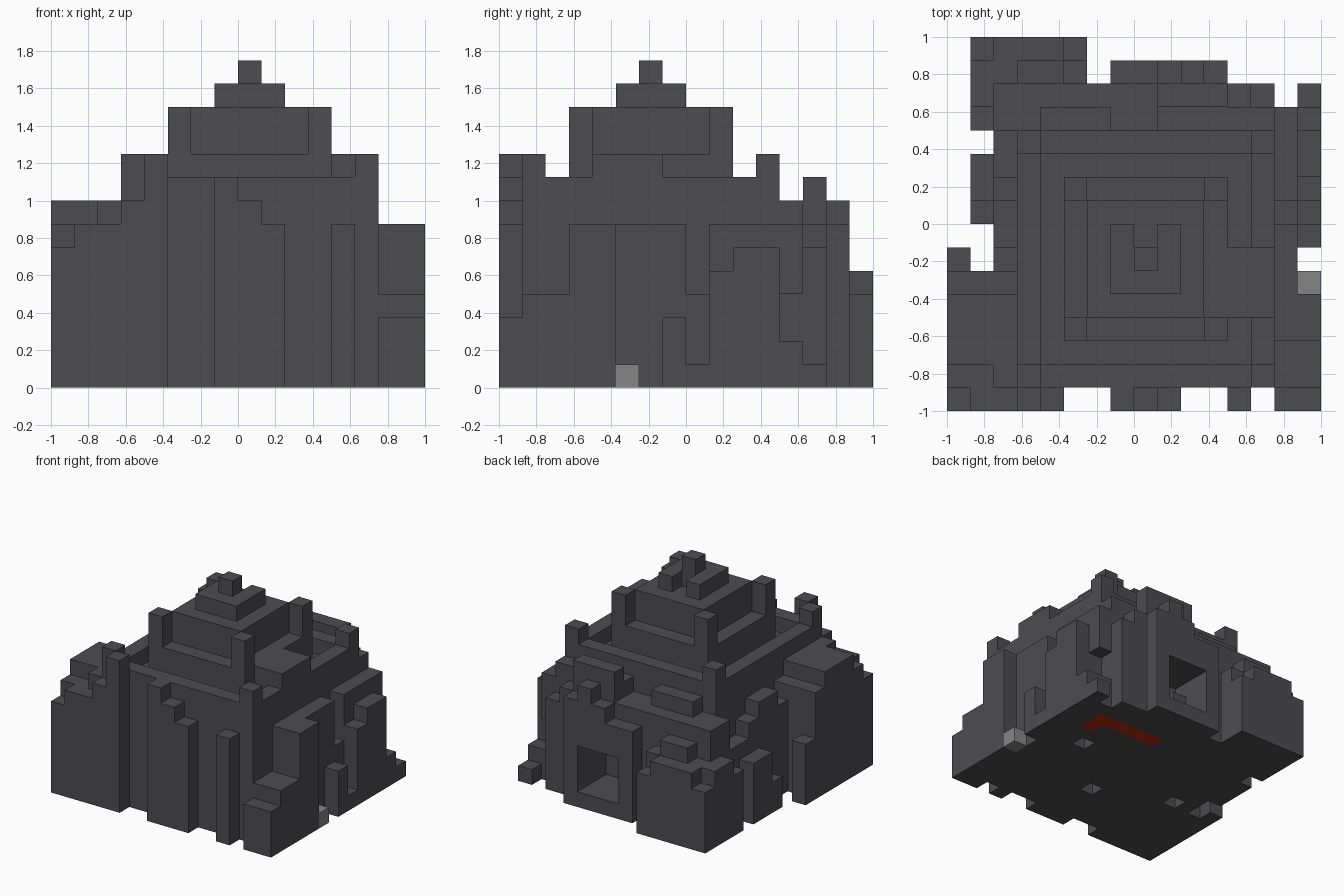
import bpy, bmesh
from mathutils import Vector

cube = bpy.data.objects.get("Cube")
if cube:
    bpy.data.objects.remove(cube, do_unlink=True)

UNIT = 0.125          # edge of one block; the grid has its corner at (-1, -1, 0)


def material(name, colour):
    mat = bpy.data.materials.new(name)
    mat.use_nodes = True
    mat.diffuse_color = (*colour, 1)
    mat.node_tree.nodes["Principled BSDF"].inputs["Base Color"].default_value = (*colour, 1)
    return mat


dark_stone = material("dark stone", (0.074, 0.073, 0.08))
pale_stone = material("pale stone", (0.23, 0.235, 0.23))
lava_red = material("lava red", (0.45, 0.02, 0.006))

solid = {}            # block position -> part name
part_material = {}


def cells(x, y, z):
    return [(i, j, k) for i in range(*x) for j in range(*y) for k in range(*z)]


def fill(part, x, y, z, mat=dark_stone):
    """Fill a range of blocks for one part."""
    part_material[part] = mat
    for cell in cells(x, y, z):
        solid[cell] = part


def columns(part, *boxes):
    """Ground-standing blocks, given as x from, x to, y from, y to, top."""
    for x0, x1, y0, y1, top in boxes:
        fill(part, (x0, x1), (y0, y1), (0, top))


def carve(x, y, z):
    for cell in cells(x, y, z):
        solid.pop(cell, None)


def corner_posts(part, x, y, z):
    for i in x:
        for j in y:
            fill(part, (i, i + 1), (j, j + 1), z)


# Stepped pyramid: walled base, two terraces and the crown
fill("pyramid_base", (3, 14), (1, 12), (0, 9))
carve((4, 13), (2, 11), (8, 9))
corner_posts("base_corner_posts", (3, 13), (1, 11), (9, 10))
fill("middle_terrace", (5, 12), (3, 10), (8, 10))
fill("upper_terrace", (6, 11), (4, 9), (10, 12))
corner_posts("terrace_corner_posts", (5, 11), (3, 9), (10, 12))
fill("crown", (7, 10), (5, 8), (12, 13))
carve((8, 9), (7, 8), (12, 13))
fill("crown_tip", (8, 9), (6, 7), (12, 14))
fill("side_buttress", (12, 14), (4, 7), (8, 10))

# Front: stepped pillars
columns("front_stepped_pillar", *[(7 + n, 8 + n, 0, 1, 9 - n) for n in range(3)])
columns("front_narrow_pillar", (12, 13, 0, 1, 7))

# Front corner rising in terraces
columns("front_corner_terrace",
        (0, 1, 0, 1, 6), (1, 3, 0, 1, 7), (3, 4, 0, 1, 8), (4, 5, 0, 1, 10),
        (0, 2, 1, 2, 7), (2, 3, 1, 2, 8), (0, 3, 2, 5, 8), (0, 3, 5, 6, 7))

# Ruined wall on the model's right
columns("right_wall",
        (0, 1, 6, 7, 4), (2, 3, 6, 7, 6), (2, 3, 7, 9, 7), (2, 3, 9, 10, 6),
        (2, 3, 10, 12, 5), (1, 2, 8, 9, 2), (1, 2, 9, 11, 4))

# Steps and ruined wall on the model's left
columns("left_steps",
        (14, 16, 0, 1, 3), (14, 16, 1, 3, 4), (14, 16, 3, 5, 7),
        (14, 15, 5, 8, 7), (14, 15, 8, 9, 4))
columns("left_wall",
        (14, 15, 9, 13, 7), (15, 16, 9, 10, 5), (15, 16, 10, 12, 6))
columns("left_low_blocks",
        (15, 16, 7, 8, 3), (15, 16, 8, 9, 1), (15, 16, 12, 13, 2), (15, 16, 13, 14, 1))
carve((14, 15), (12, 13), (2, 4))

# Back wall with a window frame
columns("back_wall",
        (2, 9, 12, 14, 7), (9, 12, 12, 13, 8), (9, 12, 13, 14, 9),
        (12, 14, 12, 13, 8), (12, 13, 13, 14, 7), (13, 14, 13, 14, 6),
        (4, 7, 12, 13, 8))
columns("window_frame",
        (7, 9, 14, 15, 6), (9, 10, 14, 15, 7), (10, 11, 14, 15, 8), (11, 12, 14, 15, 7))
carve((8, 11), (12, 15), (1, 4))
fill("window_rubble", (8, 9), (12, 13), (1, 3))

# Back corner mound
columns("back_corner_mound",
        (1, 2, 12, 13, 4), (1, 2, 13, 15, 5), (2, 3, 14, 15, 5), (3, 5, 14, 15, 6),
        (5, 6, 13, 15, 5), (1, 2, 15, 16, 4), (2, 5, 15, 16, 5), (5, 6, 15, 16, 4))

# Underside: small pits and a lava channel
for pit in ((12, 8), (8, 4), (3, 6)):
    carve((pit[0], pit[0] + 1), (pit[1], pit[1] + 1), (0, 1))
fill("lava_channel", (9, 14), (11, 12), (0, 1), lava_red)
fill("lava_channel", (13, 14), (10, 11), (0, 1), lava_red)

# Loose pale block
fill("pale_block", (15, 16), (5, 6), (0, 1), pale_stone)


def build(part):
    """Make one object from the exposed sides of its blocks."""
    bm = bmesh.new()
    for cell in [c for c, owner in solid.items() if owner == part]:
        centre = Vector(cell) + Vector((0.5, 0.5, 0.5))
        for axis in range(3):
            for sign in (-1, 1):
                step = [0, 0, 0]
                step[axis] = sign
                if tuple(c + s for c, s in zip(cell, step)) in solid:
                    continue
                normal = Vector(step)
                u = Vector([float(n == (axis + 1) % 3) for n in range(3)])
                v = normal.cross(u)
                mid = centre + normal / 2
                corners = (mid - u / 2 - v / 2, mid + u / 2 - v / 2,
                           mid + u / 2 + v / 2, mid - u / 2 + v / 2)
                bm.faces.new([bm.verts.new(p * UNIT - Vector((1, 1, 0))) for p in corners])
    bmesh.ops.remove_doubles(bm, verts=bm.verts, dist=UNIT / 100)
    bmesh.ops.dissolve_limit(bm, angle_limit=0.01, verts=bm.verts, edges=bm.edges)
    mesh = bpy.data.meshes.new(part)
    bm.to_mesh(mesh)
    bm.free()
    mesh.materials.append(part_material[part])
    bpy.context.collection.objects.link(bpy.data.objects.new(part, mesh))


for name in part_material:
    build(name)
